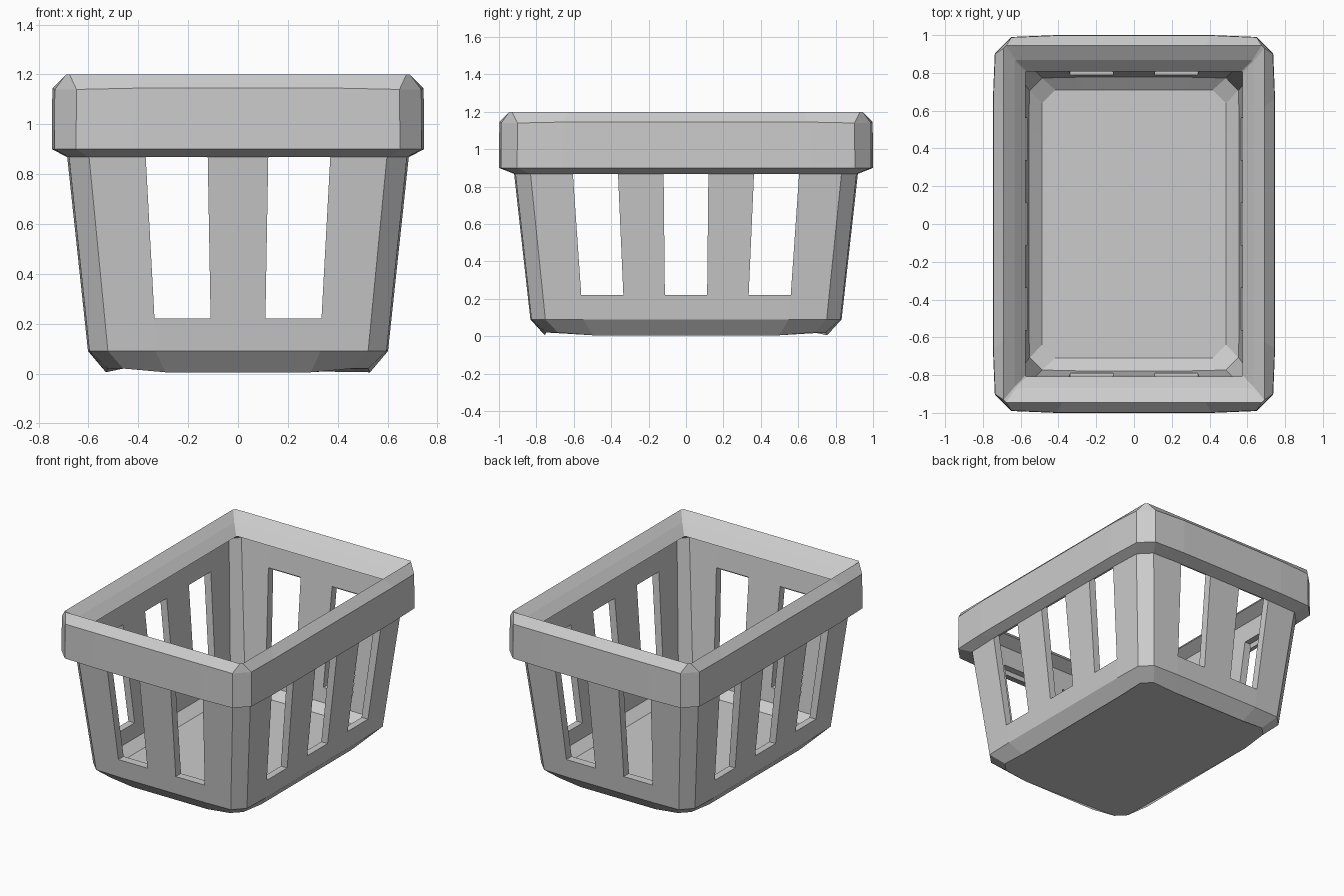
import bpy, bmesh

if "Cube" in bpy.data.objects:
    bpy.data.objects.remove(bpy.data.objects["Cube"])


def outline(a, b, z, c, bow=0.0, lift=0.0):
    """Rounded-box ring of 12 points: half sizes a, b, corner cut c, slight side bow."""
    pts = []
    for sx, sy in ((1, 1), (-1, 1), (-1, -1), (1, -1)):
        q = [(a, 0.66 * b - 0.5 * c * 0.0, z), (a - bow, b - c, z + lift),
             (a - c, b - bow, z + lift), (0.55 * a, b, z)]
        # keep a counter-clockwise order in every quadrant
        if sx * sy < 0:
            q.reverse()
        pts += [(x * sx, y * sy, h) for x, y, h in q]
    return pts


def finish(name, bm):
    bmesh.ops.recalc_face_normals(bm, faces=bm.faces[:])
    me = bpy.data.meshes.new(name)
    bm.to_mesh(me)
    bm.free()
    ob = bpy.data.objects.new(name, me)
    bpy.context.collection.objects.link(ob)
    return ob


def loft(name, rings, closed):
    """Skin a list of rings; closed joins last to first, otherwise the ends are capped."""
    bm = bmesh.new()
    loops = [[bm.verts.new(p) for p in outline(*r)] for r in rings]
    n = len(loops[0])
    pairs = list(zip(loops, loops[1:]))
    if closed:
        pairs.append((loops[-1], loops[0]))
    for lo, hi in pairs:
        for i in range(n):
            j = (i + 1) % n
            bm.faces.new((lo[i], lo[j], hi[j], hi[i]))
    if not closed:
        bm.faces.new(loops[0])
        bm.faces.new(loops[-1])
    return finish(name, bm)


def slot_cutter(name, slots, along_y):
    """Tapered bars through the whole basket; slots are (low0, low1, high0, high1)."""
    bm = bmesh.new()
    for l0, l1, h0, h1 in slots:
        ends = []
        for d in (-1.3, 1.3):
            prof = ((l0, 0.22), (l1, 0.22), (h1, 0.90), (h0, 0.90))
            ends.append([bm.verts.new((u, d, z) if along_y else (d, u, z)) for u, z in prof])
        for e in ends:
            bm.faces.new(e)
        for i in range(4):
            j = (i + 1) % 4
            bm.faces.new((ends[0][i], ends[0][j], ends[1][j], ends[1][i]))
    ob = finish(name, bm)
    ob.hide_render = True
    return ob


# Tapered basket body: underside, outer wall, top edge, inner wall, floor
body = loft("basket_body", [
    (0.53, 0.755, 0.005, 0.07, 0.008, 0.015),
    (0.602, 0.832, 0.09, 0.08, 0.006),
    (0.710, 0.945, 1.10, 0.09, 0.008),
    (0.657, 0.892, 1.10, 0.06, 0.004),
    (0.557, 0.777, 0.12, 0.07, 0.004),
    (0.487, 0.710, 0.07, 0.07, 0.0),
], closed=False)

# Slots through the four walls
front_slots = slot_cutter("front_slot_cutter", [
    (0.11, 0.335, 0.122, 0.372), (-0.335, -0.11, -0.372, -0.122)], True)
side_slots = slot_cutter("side_slot_cutter", [
    (-0.113, 0.113, -0.12, 0.12),
    (0.335, 0.56, 0.365, 0.607), (-0.56, -0.335, -0.607, -0.365)], False)
bpy.context.view_layer.objects.active = body
for cutter in (front_slots, side_slots):
    mod = body.modifiers.new("slots", "BOOLEAN")
    mod.operation = "DIFFERENCE"
    mod.solver = "EXACT"
    mod.object = cutter
    bpy.ops.object.modifier_apply(modifier=mod.name)
    bpy.data.objects.remove(cutter)

# Thick rim with bevelled edges and an inner lip
loft("rim", [
    (0.684, 0.918, 0.868, 0.085, 0.006),
    (0.747, 1.000, 0.90, 0.097, 0.010),
    (0.745, 0.998, 1.145, 0.097, 0.010, -0.005),
    (0.690, 0.945, 1.20, 0.014, 0.0),
    (0.632, 0.867, 1.15, 0.006, 0.0),
    (0.575, 0.808, 1.09, 0.006, 0.0),
    (0.665, 0.900, 1.04, 0.07, 0.004),
], closed=True)
